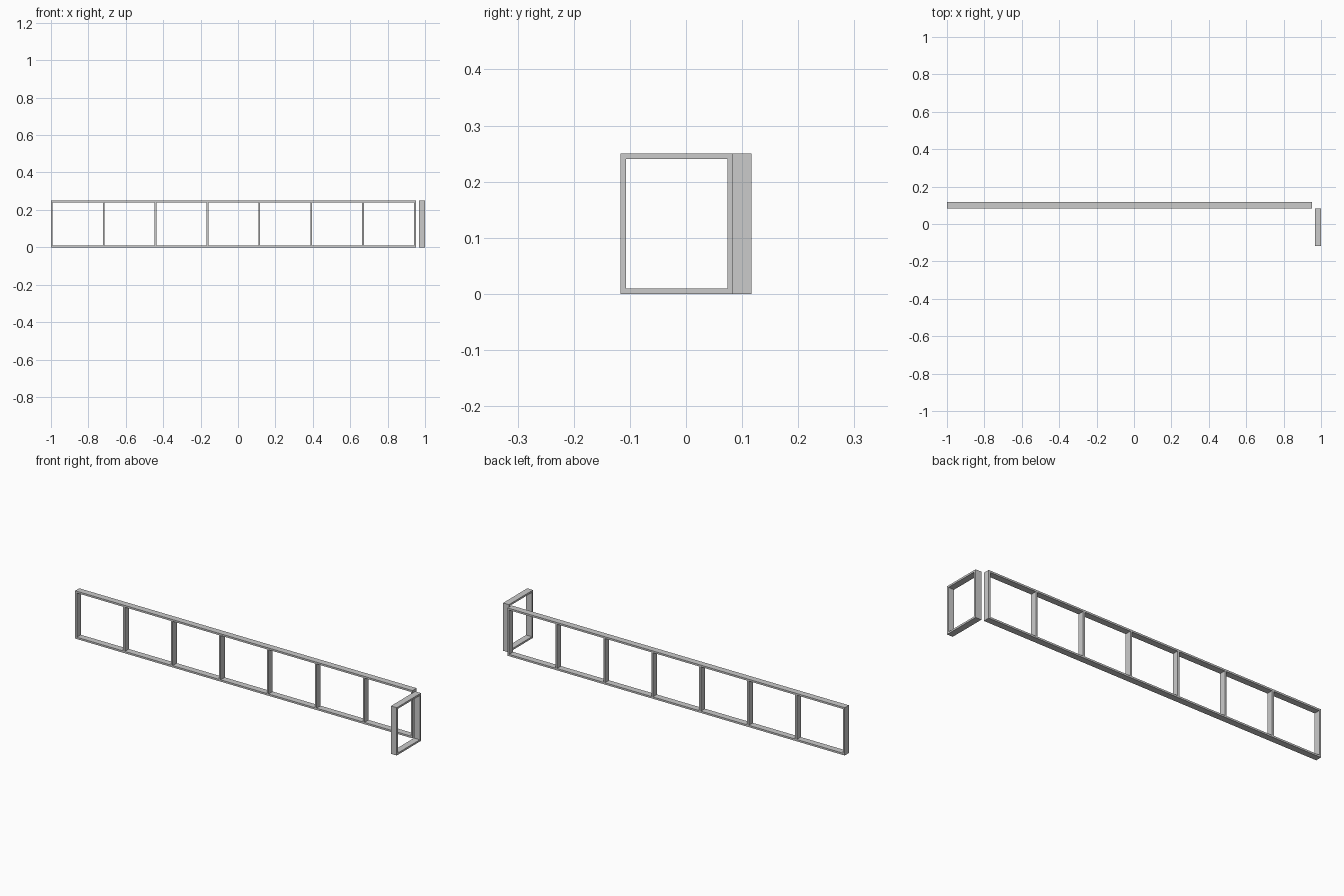
import bpy

if "Cube" in bpy.data.objects:
    bpy.data.objects.remove(bpy.data.objects["Cube"])

T = 0.0095     # timber thickness
D = 0.0335     # timber depth
H = 0.25       # wall frame height
Y = 0.1168     # half of overall depth


def timber(name, lo, hi):
    """Box between two opposite corners."""
    bpy.ops.mesh.primitive_cube_add(size=1, location=[(a + b) / 2 for a, b in zip(lo, hi)])
    ob = bpy.context.object
    ob.name = name
    ob.scale = [b - a for a, b in zip(lo, hi)]
    bpy.ops.object.transform_apply(location=False, rotation=False, scale=True)
    return ob


def wall_frame(name, start, end, across, studs, along_x):
    """Bottom and top plates with evenly spaced studs between them."""
    def piece(part, a, b, z0, z1):
        c0, c1 = across
        if along_x:
            timber(f"{name}_{part}", (a, c0, z0), (b, c1, z1))
        else:
            timber(f"{name}_{part}", (c0, a, z0), (c1, b, z1))

    piece("bottom_plate", start, end, 0, T)
    piece("top_plate", start, end, H - T, H)
    step = (end - start - T) / (studs - 1)
    for i in range(studs):
        a = start + i * step
        piece(f"stud_{i + 1}", a, a + T, T, H - T)


# Long back wall with eight studs
wall_frame("long_wall", -1.0, 0.951, (Y - D, Y), 8, True)
# Short end wall with two studs
wall_frame("end_wall", -Y, Y - D, (1 - D, 1.0), 2, False)
